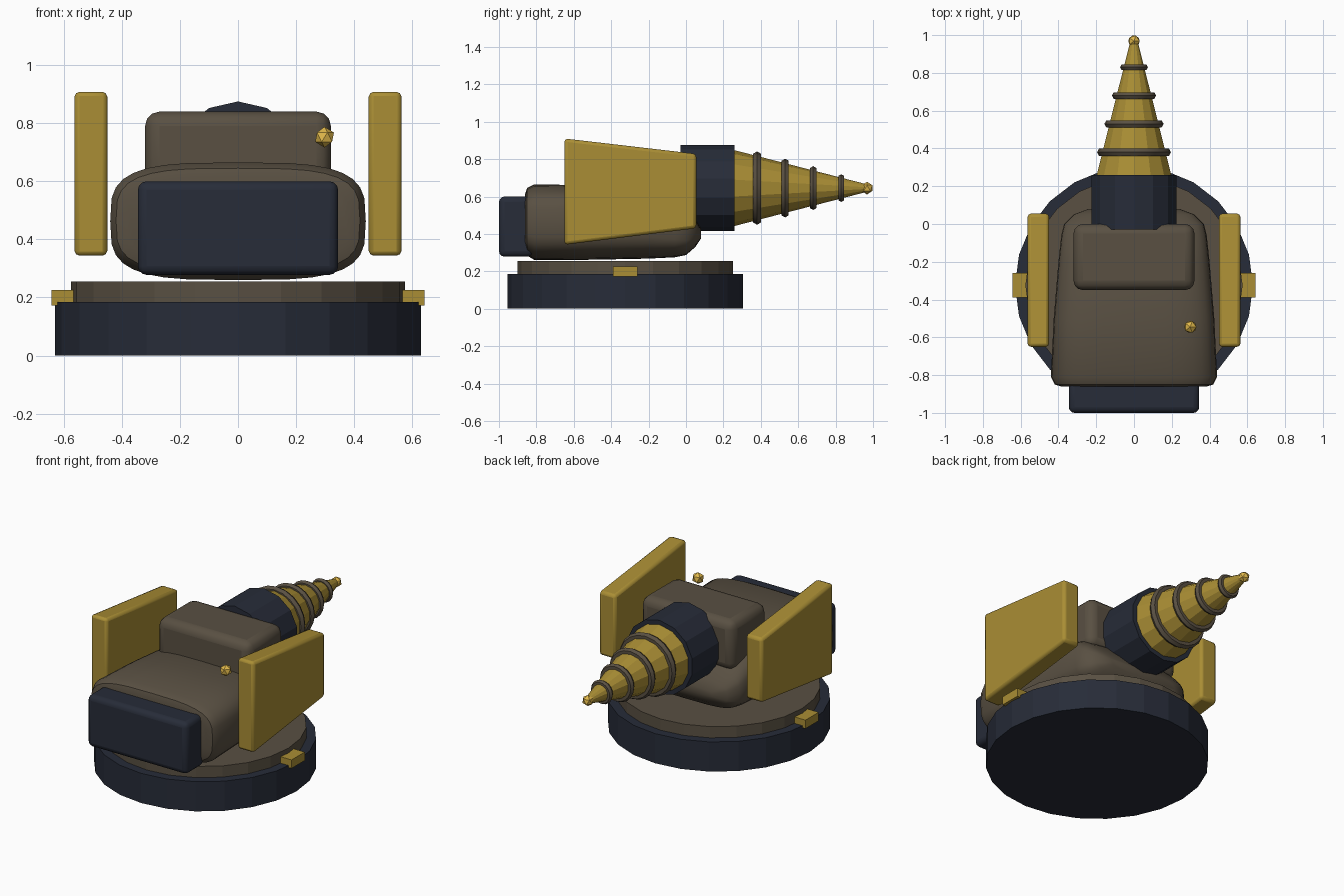
import bpy, bmesh, math
from mathutils import Matrix, Vector

if "Cube" in bpy.data.objects:
    bpy.data.objects.remove(bpy.data.objects["Cube"])


def material(name, rgb):
    m = bpy.data.materials.new(name)
    m.diffuse_color = (*rgb, 1)
    m.use_nodes = True
    m.node_tree.nodes["Principled BSDF"].inputs["Base Color"].default_value = m.diffuse_color
    return m


YELLOW = material("yellow_paint", (0.40, 0.27, 0.035))
BROWN = material("brown_metal", (0.10, 0.08, 0.055))
DARK = material("dark_metal", (0.02, 0.025, 0.04))
GOLD = material("lamp_gold", (0.75, 0.48, 0.07))


def make(name, bm, mat, bevel=0, segments=3, smooth=False):
    bmesh.ops.recalc_face_normals(bm, faces=bm.faces)
    me = bpy.data.meshes.new(name)
    bm.to_mesh(me)
    bm.free()
    ob = bpy.data.objects.new(name, me)
    bpy.context.collection.objects.link(ob)
    me.materials.append(mat)
    if bevel:
        b = ob.modifiers.new("Bevel", "BEVEL")
        b.width, b.segments = bevel, segments
    if smooth:
        bpy.ops.object.select_all(action='DESELECT')
        ob.select_set(True)
        bpy.context.view_layer.objects.active = ob
        bpy.ops.object.shade_smooth_by_angle(angle=math.radians(35))
    return ob


def box(name, lo, hi, mat, **kw):
    lo, hi = Vector(lo), Vector(hi)
    bm = bmesh.new()
    bmesh.ops.create_cube(bm, size=1)
    for v in bm.verts:
        v.co = (lo + hi) / 2 + v.co * (hi - lo)
    return make(name, bm, mat, **kw)


def loft(name, rings, mat, **kw):
    bm = bmesh.new()
    loops = [[bm.verts.new(p) for p in r] for r in rings]
    n = len(loops[0])
    for a, b in zip(loops, loops[1:]):
        for i in range(n):
            j = (i + 1) % n
            bm.faces.new((a[i], a[j], b[j], b[i]))
    bm.faces.new(loops[0])
    bm.faces.new(loops[-1])
    return make(name, bm, mat, **kw)


def disc(y, r, n, z=0.645):
    return [(r * math.sin(math.tau * i / n), y, z + r * math.cos(math.tau * i / n)) for i in range(n)]


def flat_disc(z, r, n=24):
    return [(r * math.cos(math.tau * i / n), -0.325 + r * math.sin(math.tau * i / n), z) for i in range(n)]


def ball(name, pos, r):
    bm = bmesh.new()
    bmesh.ops.create_icosphere(bm, subdivisions=1, radius=r, matrix=Matrix.Translation(pos))
    make(name, bm, GOLD)


# Round base and turntable
loft("base", [flat_disc(0, 0.63), flat_disc(0.185, 0.63)], DARK)
loft("turntable", [flat_disc(0.18, 0.575), flat_disc(0.255, 0.575)], BROWN)


# Rounded hull, lofted along y: y, half width, bottom, top
def section(y, w, z0, z1, n=32, p=2 / 3.5):
    pts = []
    for i in range(n):
        c, s = math.cos(math.tau * i / n), math.sin(math.tau * i / n)
        pts.append((w * math.copysign(abs(c) ** p, c), y,
                    (z0 + z1) / 2 + (z1 - z0) / 2 * math.copysign(abs(s) ** p, s)))
    return pts


hull = [(-0.86, 0.385, 0.315, 0.615), (-0.85, 0.42, 0.285, 0.645), (-0.81, 0.44, 0.26, 0.665),
        (-0.5, 0.425, 0.262, 0.66), (-0.2, 0.40, 0.268, 0.645), (-0.06, 0.385, 0.275, 0.59),
        (0.0, 0.37, 0.287, 0.54), (0.05, 0.32, 0.33, 0.48), (0.08, 0.24, 0.375, 0.43)]
loft("hull", [section(*h) for h in hull], BROWN, smooth=True)

# Cabin and rear engine block
box("cabin", (-0.32, -0.35, 0.53), (0.32, 0.0, 0.84), BROWN, bevel=0.05, smooth=True)
box("engine_block", (-0.345, -1.0, 0.278), (0.345, -0.82, 0.6), DARK, bevel=0.03, smooth=True)

# Side armour plates and turntable lugs
profile = [(-0.65, 0.91), (0.055, 0.828), (0.055, 0.43), (-0.65, 0.342)]
for side, s in (("left", -1), ("right", 1)):
    loft(side + "_plate", [[(s * x, y, z) for y, z in profile] for x in (0.45, 0.563)],
         YELLOW, bevel=0.017, segments=2, smooth=True)
    xs = sorted((s * 0.54, s * 0.643))
    box(side + "_lug", (xs[0], -0.39, 0.172), (xs[1], -0.26, 0.225), YELLOW)

# Drill: collar, cone, cutting rings and tip
loft("drill_collar", [disc(-0.03, 0.23, 14), disc(0.26, 0.23, 14)], DARK)
loft("drill_cone", [disc(0.25, 0.205, 14), disc(0.96, 0.022, 14)], YELLOW)
for k, (y, r, t) in enumerate(((0.38, 0.172, 0.024), (0.53, 0.135, 0.022),
                              (0.68, 0.097, 0.02), (0.83, 0.056, 0.018))):
    prof = [(math.cos(a) * t, math.sin(a) * t) for a in [math.tau * i / 6 for i in range(6)]]
    bm = bmesh.new()
    loops = [[bm.verts.new(p) for p in disc(y + dy, r + dr, 20)] for dr, dy in prof]
    for a, b in zip(loops, loops[1:] + loops[:1]):
        for i in range(20):
            j = (i + 1) % 20
            bm.faces.new((a[i], a[j], b[j], b[i]))
    make(f"drill_ring_{k + 1}", bm, BROWN, smooth=True)
ball("drill_tip", (0, 0.968, 0.645), 0.034)

# Beacon lamp above the hull
ball("beacon", (0.298, -0.545, 0.752), 0.036)
